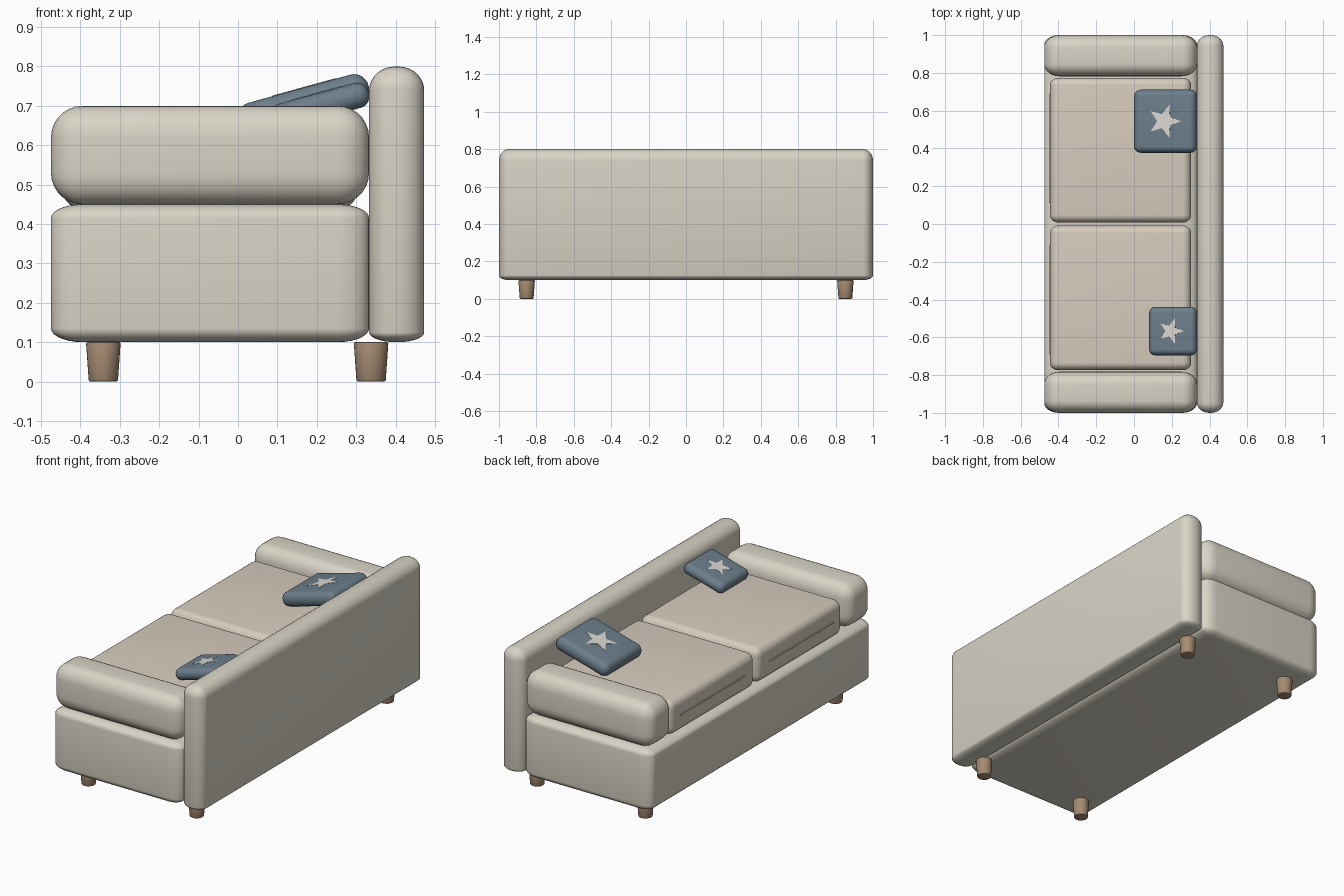
import bpy, bmesh, math
from mathutils import Vector, Matrix

if "Cube" in bpy.data.objects:
    bpy.data.objects.remove(bpy.data.objects["Cube"])


def material(name, rgb):
    m = bpy.data.materials.new(name)
    m.diffuse_color = (*rgb, 1)
    m.use_nodes = True
    m.node_tree.nodes["Principled BSDF"].inputs["Base Color"].default_value = m.diffuse_color
    return m


FABRIC = material("cream fabric", (0.70, 0.66, 0.57))
SEAT = material("seat fabric", (0.68, 0.61, 0.52))
BLUE = material("blue fabric", (0.15, 0.21, 0.26))
PALE = material("pale print", (0.72, 0.69, 0.65))
WOOD = material("wood", (0.38, 0.26, 0.17))


def finish(bm, name, mat, angle=40):
    bmesh.ops.recalc_face_normals(bm, faces=bm.faces)
    mesh = bpy.data.meshes.new(name)
    bm.to_mesh(mesh)
    bm.free()
    mesh.materials.append(mat)
    ob = bpy.data.objects.new(name, mesh)
    bpy.context.collection.objects.link(ob)
    bpy.ops.object.select_all(action='DESELECT')
    ob.select_set(True)
    bpy.context.view_layer.objects.active = ob
    bpy.ops.object.shade_smooth_by_angle(angle=math.radians(angle))
    return ob


def soft_box(name, lo, hi, radii, mat, bottom=None):
    """Box with rounded edges; radii are per axis, bottom is a flatter lower z radius."""
    lo, hi, r = Vector(lo), Vector(hi), Vector(radii)
    size, mid = hi - lo, (lo + hi) / 2
    bm = bmesh.new()
    bmesh.ops.create_cube(bm, size=1)
    for v in bm.verts:
        v.co = Vector([v.co[i] * size[i] / r[i] for i in range(3)])
    bmesh.ops.bevel(bm, geom=bm.edges[:], offset=1, segments=7, profile=0.5,
                    affect='EDGES')
    for v in bm.verts:
        v.co = Vector([v.co[i] * r[i] for i in range(3)])
        h = v.co.z + size.z / 2
        if bottom and h <= r.z + 1e-5:
            v.co.z = -size.z / 2 + h * bottom / r.z
    ob = finish(bm, name, mat)
    ob.location = mid
    return ob


# Base and backrest
soft_box("base", (-0.475, -1, 0.10), (0.333, 1, 0.45), (0.08, 0.05, 0.035), FABRIC)
soft_box("backrest", (0.333, -1, 0.10), (0.473, 1, 0.80), (0.066, 0.055, 0.06),
         FABRIC, bottom=0.025)

# Arms, seat cushions with front seams, legs
for side, s in (("left", 1), ("right", -1)):
    y0, y1 = sorted((s * 0.782, s * 1.0))
    soft_box(side + "_arm", (-0.475, y0, 0.45), (0.333, y1, 0.70),
             (0.08, 0.065, 0.08), FABRIC)
    y0, y1 = sorted((s * 0.008, s * 0.774))
    soft_box(side + "_seat_cushion", (-0.445, y0, 0.44), (0.303, y1, 0.637),
             (0.045, 0.04, 0.045), SEAT)
    y0, y1 = sorted((s * 0.11, s * 0.69))
    soft_box(side + "_seat_seam", (-0.45, y0, 0.535), (-0.44, y1, 0.541),
             (0.003, 0.003, 0.0025), SEAT)
    for end, x in (("front", -0.342), ("back", 0.338)):
        bm = bmesh.new()
        bmesh.ops.create_cone(bm, cap_ends=True, segments=32, radius1=0.037,
                              radius2=0.044, depth=0.10)
        rims = [e for e in bm.edges if abs(e.verts[0].co.z - e.verts[1].co.z) < 1e-4]
        bmesh.ops.bevel(bm, geom=rims, offset=0.004, segments=2, profile=0.5,
                        affect='EDGES')
        leg = finish(bm, f"{side}_{end}_leg", WOOD)
        leg.location = (x, s * 0.852, 0.05)


# Throw pillows leaning on the backrest, each with a printed star
def pillow(name, centre, length, width, thick, star_r, star_shift):
    half = Vector((length, width, thick)) / 2
    body = soft_box(name, -half, half, (thick * 0.46, 0.032, thick * 0.48), BLUE)
    bm = bmesh.new()
    pts = []
    for i in range(10):
        a = i * math.pi / 5
        r = star_r * (1 if i % 2 == 0 else 0.42)
        pts.append(bm.verts.new((star_shift + r * math.cos(a), r * math.sin(a),
                                 half.z + 0.0015)))
    face = bm.faces.new(pts)
    low = bmesh.ops.extrude_face_region(bm, geom=[face])
    for v in low["geom"]:
        if isinstance(v, bmesh.types.BMVert):
            v.co.z -= 0.003
    star = finish(bm, name + "_star", PALE, 20)
    for ob in (body, star):
        ob.matrix_world = (Matrix.Translation(centre)
                           @ Matrix.Rotation(math.radians(-15.4), 4, 'Y'))


pillow("large_pillow", (0.167, 0.544, 0.705), 0.342, 0.334, 0.08, 0.092, 0.004)
pillow("small_pillow", (0.207, -0.567, 0.700), 0.260, 0.256, 0.065, 0.071, -0.003)
